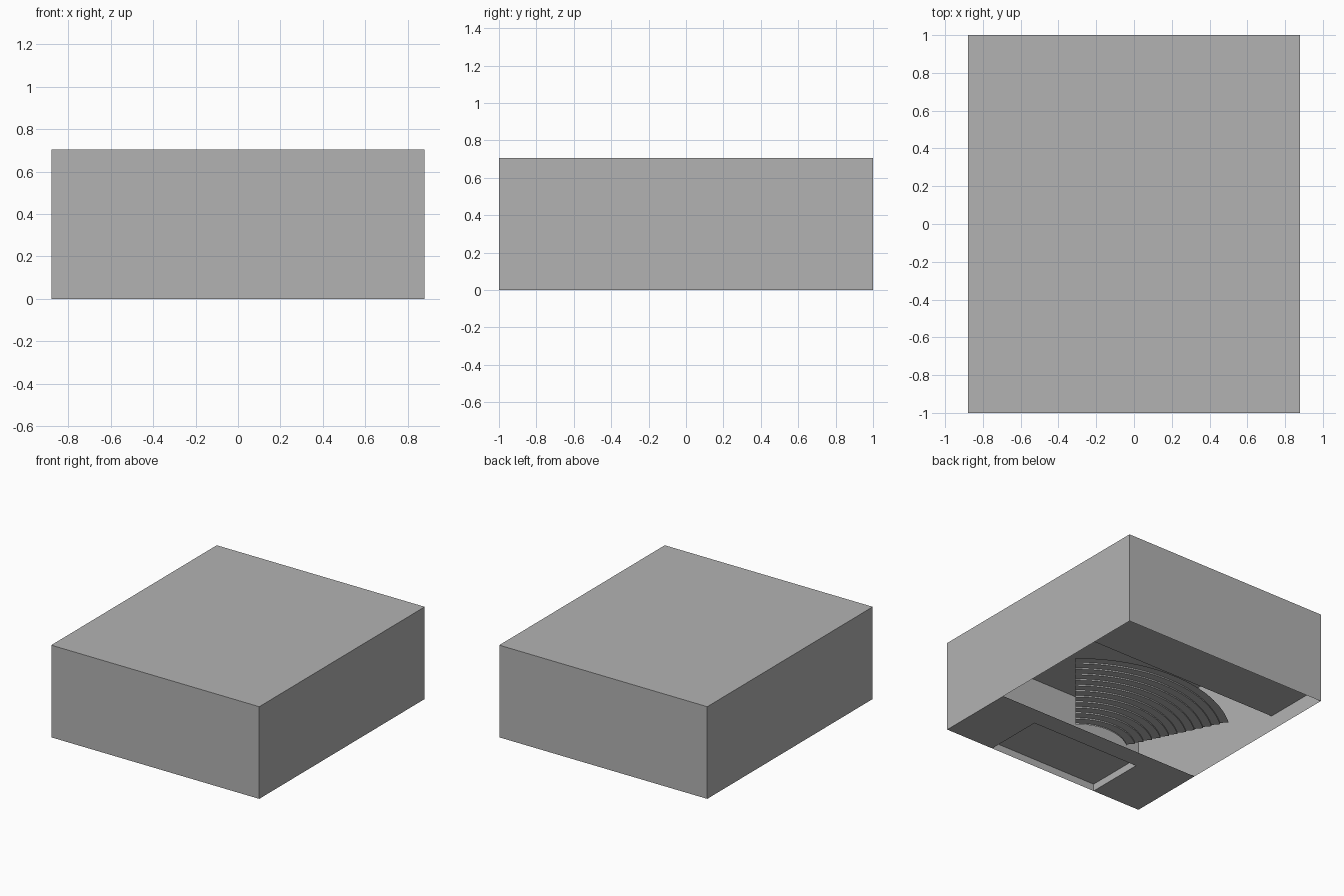
import bpy, bmesh, math
from mathutils import Vector

if "Cube" in bpy.data.objects:
    bpy.data.objects.remove(bpy.data.objects["Cube"], do_unlink=True)

W, D, H = 0.88, 1.0, 0.705              # half width, half depth, height
STAGE_W, STAGE_Y, STAGE_Z = 0.467, -0.535, 0.055
FLOOR_Y, BACK_Y, BACK_Z = -0.385, 0.46, 0.117
CENTRE_Y, R_IN, R_OUT, ROWS = -0.64, 0.363, 1.095, 12
HALF_ANGLE = math.radians(40)

grey = bpy.data.materials.new("plain_grey")
grey.use_nodes = True
grey.diffuse_color = (0.45, 0.45, 0.45, 1)
grey.node_tree.nodes["Principled BSDF"].inputs["Base Color"].default_value = grey.diffuse_color


def finish(name, bm):
    mesh = bpy.data.meshes.new(name)
    bm.to_mesh(mesh)
    bm.free()
    mesh.materials.append(grey)
    obj = bpy.data.objects.new(name, mesh)
    bpy.context.collection.objects.link(obj)
    return obj


def open_box(name, x, y0, y1, z, drop):
    """Box standing on the ground, without the sides that face the dropped directions."""
    bm = bmesh.new()
    bmesh.ops.create_cube(bm, size=1)
    gone = [f for f in bm.faces if any(f.normal.dot(Vector(d)) > 0.9 for d in drop)]
    bmesh.ops.delete(bm, geom=gone, context="FACES")
    bmesh.ops.scale(bm, vec=(2 * x, y1 - y0, z), verts=bm.verts)
    bmesh.ops.translate(bm, vec=(0, (y0 + y1) / 2, z / 2), verts=bm.verts)
    return finish(name, bm)


def sheet(name, outline, z):
    bm = bmesh.new()
    bm.faces.new([bm.verts.new((x, y, z)) for x, y in outline])
    return finish(name, bm)


# Outer walls and roof, open underneath
open_box("hall_shell", W, -D, D, H, [(0, 0, -1)])

# Raised stage against the front wall
open_box("stage", STAGE_W, -D, STAGE_Y, STAGE_Z, [(0, 0, -1), (0, -1, 0)])

# Floor wrapped around the stage
half = [(W, FLOOR_Y), (W, -D), (STAGE_W, -D), (STAGE_W, STAGE_Y)]
sheet("front_floor", [(-x, y) for x, y in half] + [p for p in reversed(half)], 0)

# Platform behind the top row
sheet("rear_platform", [(-W, BACK_Y), (W, BACK_Y), (W, D), (-W, D)], BACK_Z)

# Fan of curved seating steps, spun from a stair profile
bm = bmesh.new()
step_r, step_z = (R_OUT - R_IN) / ROWS, BACK_Z / ROWS
profile = [(R_IN, 0)]
for i in range(ROWS):
    profile += [(R_IN + i * step_r, (i + 1) * step_z),
                (R_IN + (i + 1) * step_r, (i + 1) * step_z)]
s, c = math.sin(HALF_ANGLE), math.cos(HALF_ANGLE)
verts = [bm.verts.new((r * s, CENTRE_Y + r * c, z)) for r, z in profile]
edges = [bm.edges.new(pair) for pair in zip(verts, verts[1:])]
bmesh.ops.spin(bm, geom=verts + edges, cent=(0, CENTRE_Y, 0), axis=(0, 0, 1),
               angle=2 * HALF_ANGLE, steps=32, use_duplicate=False)
bmesh.ops.recalc_face_normals(bm, faces=bm.faces)
if sum(f.normal.z for f in bm.faces) < 0:
    bmesh.ops.reverse_faces(bm, faces=bm.faces)
seating = finish("seating_steps", bm)
bpy.ops.object.select_all(action="DESELECT")
seating.select_set(True)
bpy.context.view_layer.objects.active = seating
bpy.ops.object.shade_smooth_by_angle(angle=math.radians(30))
